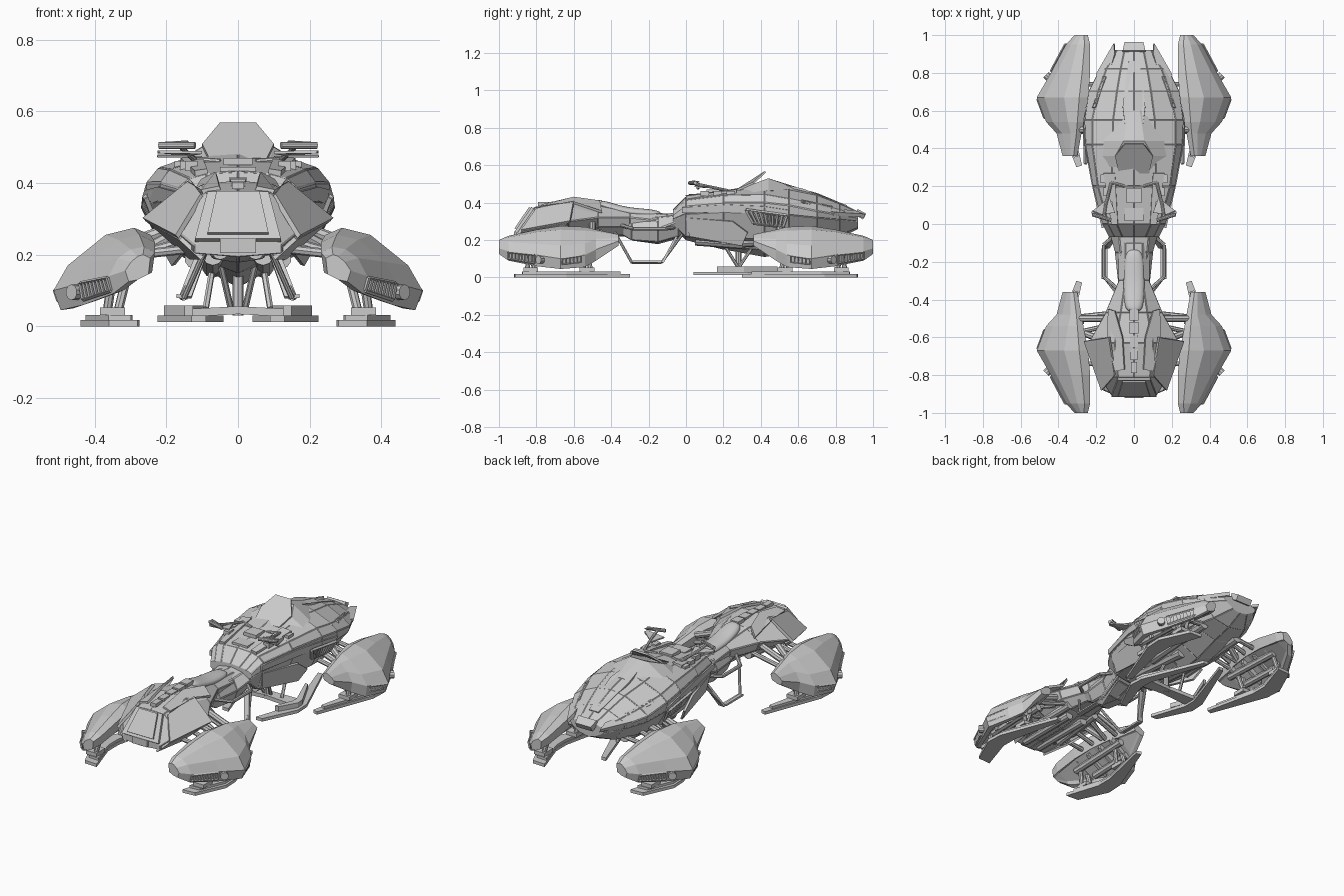
import bpy, bmesh
from mathutils import Vector as V


def finish(name, bm, mirror="", smooth=False):
    bmesh.ops.recalc_face_normals(bm, faces=bm.faces)
    me = bpy.data.meshes.new(name)
    bm.to_mesh(me)
    bm.free()
    ob = bpy.data.objects.new(name, me)
    bpy.context.collection.objects.link(ob)
    if mirror:
        m = ob.modifiers.new("mirror", "MIRROR")
        m.use_axis = ("x" in mirror, "y" in mirror, False)
        m.use_mirror_merge = False
    if smooth:
        s = ob.modifiers.new("subdivide", "SUBSURF")
        s.levels = s.render_levels = 2
        for p in me.polygons:
            p.use_smooth = True
    return ob


def loft(name, rings, mirror="", inset=0, smooth=False):
    """Skin closed rings of points, cap the ends, optionally sink panel seams."""
    bm = bmesh.new()
    vs = [[bm.verts.new(p) for p in r] for r in rings]
    n = len(vs[0])
    quads = [bm.faces.new((a[i], a[(i + 1) % n], b[(i + 1) % n], b[i]))
             for a, b in zip(vs, vs[1:]) for i in range(n)]
    bm.faces.new(vs[0])
    bm.faces.new(vs[-1])
    bmesh.ops.recalc_face_normals(bm, faces=bm.faces)
    if inset:
        bmesh.ops.inset_individual(bm, faces=quads, thickness=inset, depth=inset * 0.5)
    return finish(name, bm, mirror, smooth)


def hull(name, stations, inset=0, smooth=False):
    """Symmetric body: each station is y, top z, (x, z) points down the side, keel z."""
    rings = []
    for y, top, side, keel in stations:
        right = [(x, y, z) for x, z in side]
        left = [(-x, y, z) for x, z in reversed(side)]
        rings.append([(0, y, top)] + right + [(0, y, keel)] + left)
    return loft(name, rings, inset=inset, smooth=smooth)


def panel(name, pts, t=0.012, mirror=""):
    """Flat slab of thickness t centred on a 3D polygon."""
    p = [V(q) for q in pts]
    nrm = sum(((p[i] - p[0]).cross(p[i + 1] - p[0]) for i in range(1, len(p) - 1)), V())
    nrm = nrm.normalized() * t / 2
    return loft(name, [[q - nrm for q in p], [q + nrm for q in p]], mirror)


def plate(name, outline, z0, z1, mirror="xy"):
    return loft(name, [[(x, y, z) for x, y in outline] for z in (z0, z1)], mirror)


def beams(name, segs, r, mirror="", sides=6):
    """Straight rods joining pairs of points."""
    bm = bmesh.new()
    for a, b in segs:
        a, b = V(a), V(b)
        q = (b - a).to_track_quat("Z", "Y").to_matrix().to_4x4()
        q.translation = (a + b) / 2
        bmesh.ops.create_cone(bm, cap_ends=True, segments=sides, radius1=r, radius2=r,
                              depth=(b - a).length, matrix=q)
    return finish(name, bm, mirror)


def path(name, pts, r, mirror="", sides=8):
    return beams(name, list(zip(pts, pts[1:])), r, mirror, sides)


def vent(name, a, b, c, d, n, r, mirror):
    """Row of slats spanning the edges a-b and c-d."""
    a, b, c, d = map(V, (a, b, c, d))
    ts = [i / (n - 1) for i in range(n)]
    segs = [(a.lerp(b, t), c.lerp(d, t)) for t in ts] + [(a, b), (c, d)]
    return beams(name, segs, r, mirror, 4)


def box(name, c, s, mirror=""):
    x, y, z = (v / 2 for v in s)
    rings = [[(c[0] + i * x, c[1] + j * y, c[2] + k * z)
              for i, j in ((-1, -1), (1, -1), (1, 1), (-1, 1))] for k in (-1, 1)]
    return loft(name, rings, mirror)


# Main fairing at +y
hull("main_fairing", [
    (-.07, .36, [(.06, .355), (.10, .348), (.13, .335), (.13, .31), (.09, .29)], .28),
    (0.0, .43, [(.09, .425), (.135, .412), (.165, .385), (.165, .34), (.13, .22)], .20),
    (.20, .46, [(.12, .455), (.19, .437), (.215, .40), (.215, .35), (.16, .21)], .15),
    (.42, .505, [(.11, .48), (.22, .442), (.255, .40), (.25, .345), (.18, .21)], .11),
    (.55, .49, [(.11, .465), (.22, .42), (.26, .385), (.255, .335), (.18, .21)], .13),
    (.70, .45, [(.09, .435), (.19, .39), (.24, .355), (.23, .32), (.15, .22)], .18),
    (.82, .40, [(.07, .39), (.145, .36), (.18, .335), (.17, .31), (.11, .23)], .21),
    (.92, .35, [(.05, .345), (.09, .33), (.11, .32), (.10, .30), (.05, .27)], .26)], inset=.004)
panel("nose_cap", [(-.06, .91, .35), (.06, .91, .35), (.05, .955, .325), (-.05, .955, .325)], .035)
panel("nose_blade", [(.15, .72, .36), (.20, .79, .34), (.105, .955, .33), (.10, .90, .35)], .02, "x")
panel("spine_plate", [(-.04, .46, .505), (.04, .46, .505), (.06, .62, .47), (.03, .86, .38),
                      (-.03, .86, .38), (-.06, .62, .47)], .012)
panel("side_skirt", [(.165, -.02, .375), (.22, .22, .39), (.256, .42, .38), (.262, .55, .36),
                     (.255, .55, .335), (.22, .22, .35), (.165, -.02, .345)], .012, "x")
panel("lower_cheek", [(.155, 0, .32), (.215, .25, .30), (.22, .33, .24), (.18, .3, .17), (.14, .02, .22)],
      .012, "x")
vent("side_grille", (.258, .32, .36), (.262, .54, .33), (.23, .36, .29), (.23, .52, .27), 10, .009, "x")
vent("top_grille", (.205, .62, .412), (.15, .78, .378), (.22, .62, .40), (.165, .78, .366), 8, .005, "x")
beams("belly_engine", [((.07, .05, .2), (.07, .5, .165)), ((.12, .3, .19), (.12, .75, .22))], .03, "x", 10)

# Windscreen and cockpit
panel("windscreen", [(-.08, .27, .465), (.08, .27, .465), (.10, .36, .505), (.05, .425, .565),
                     (-.05, .425, .565), (-.10, .36, .505)], .01)
hull("windscreen_cowl", [(.26, .46, [(.085, .455), (.15, .44)], .42),
                         (.36, .495, [(.10, .50), (.18, .45)], .43),
                         (.44, .53, [(.055, .53), (.16, .465)], .45),
                         (.60, .48, [(.03, .475), (.08, .455)], .44)])
panel("cockpit_rail", [(.085, .0, .43), (.12, .0, .425), (.16, .27, .46), (.10, .27, .465)], .02, "x")
box("dashboard", (0, .05, .43), (.10, .07, .03))
box("display", (0, .15, .46), (.08, .08, .02))
path("handlebar_stem", [(.05, .2, .46), (.12, .22, .465), (.15, .1, .49), (.16, .03, .505)], .008, "x")
beams("grip", [((.12, .02, .505), (.22, .05, .505))], .010, "x", 10)
panel("control_vane", [(.10, .06, .485), (.22, .045, .487), (.225, .065, .487), (.13, .14, .48)], .008, "x")
beams("brake_lever", [((.14, .035, .515), (.22, .07, .51)), ((.14, .07, .475), (.225, .06, .475))],
      .004, "x")
for k, y in enumerate((.10, .17, .24)):
    box(f"instrument_block_{k}", (.13 + k * .015, y, .448), (.035, .045, .028), "x")

# Neck joining both bodies
hull("neck", [
    (-.36, .32, [(.05, .31), (.075, .27), (.05, .24)], .24),
    (-.29, .335, [(.06, .32), (.085, .26), (.06, .20)], .20),
    (-.15, .335, [(.07, .32), (.10, .26), (.07, .19)], .18),
    (-.04, .345, [(.08, .33), (.13, .30), (.08, .22)], .21),
    (.03, .35, [(.08, .34), (.13, .31), (.08, .26)], .26)], inset=.005)

# Tail body at -y
hull("tail_body", [
    (-.905, .255, [(.08, .25), (.12, .225), (.12, .205), (.06, .20)], .195),
    (-.81, .375, [(.085, .37), (.18, .275), (.15, .24), (.09, .215)], .20),
    (-.63, .405, [(.10, .395), (.24, .30), (.18, .26), (.10, .22)], .20),
    (-.47, .395, [(.07, .38), (.15, .32), (.13, .27), (.07, .23)], .22),
    (-.30, .35, [(.045, .345), (.08, .32), (.07, .27), (.05, .23)], .22),
    (-.10, .34, [(.045, .335), (.08, .30), (.07, .26), (.05, .22)], .21)], inset=.004)
panel("tail_hatch_frame", [(-.085, -.82, .372), (.085, -.82, .372), (.12, -.91, .24), (-.12, -.91, .24)], .016)
panel("tail_hatch", [(-.06, -.828, .37), (.06, -.828, .37), (.085, -.906, .255), (-.085, -.906, .255)], .026)
box("tail_lamp", (0, -.91, .225), (.10, .02, .04))
panel("tail_wing", [(.10, -.80, .365), (.13, -.60, .405), (.262, -.62, .298), (.17, -.88, .25)], .014, "x")
panel("tail_lower_fin", [(.25, -.63, .295), (.16, -.88, .245), (.10, -.905, .19), (.13, -.72, .19)], .012, "x")
panel("shoulder_plate", [(.05, -.77, .385), (.06, -.6, .425), (.10, -.46, .405), (.135, -.45, .35),
                         (.14, -.6, .40), (.10, -.78, .375)], .014, "x")
beams("tail_exhaust", [((.05, -.88, .21), (.05, -.5, .21)), ((.11, -.78, .22), (.09, -.45, .24))], .024, "x", 10)

# Saddle and the spine behind it
hull("seat", [
    (-.13, .355, [(.035, .35), (.04, .33)], .32), (-.20, .37, [(.05, .36), (.06, .33)], .31),
    (-.32, .375, [(.05, .37), (.065, .34)], .32), (-.42, .41, [(.05, .40), (.06, .36)], .34),
    (-.47, .415, [(.035, .41), (.04, .37)], .36)], smooth=True)
for k in range(5):
    box(f"spine_block_{k}", (0, -.48 - k * .07, .405 - .003 * k), (.05 - .004 * k, .06, .02))

# Foot-rest frames
path("footrest_frame", [(.08, -.38, .24), (.15, -.29, .08), (.155, -.13, .08), (.10, -.02, .23)], .008, "x")
panel("footrest_pad", [(.14, -.29, .08), (.172, -.29, .085), (.172, -.13, .085), (.14, -.13, .08)], .01, "x")
panel("frame_leg", [(.08, -.05, .22), (.11, -.05, .22), (.165, -.125, .08), (.13, -.125, .08)], .012, "x")
path("side_rail", [(.09, -.05, .27), (.16, -.11, .26), (.16, -.28, .26), (.08, -.35, .28)], .010, "x")

# Four hover pods: y, underside recess, then (x, z) from inner top over the ridge to the inner underside
pod = [
    (-1.0, .00, (.245, .19), (.265, .20), (.28, .195), (.298, .18), (.315, .155), (.305, .125), (.28, .13), (.25, .145)),
    (-.95, .01, (.232, .205), (.262, .222), (.30, .215), (.335, .19), (.36, .14), (.35, .09), (.32, .10), (.24, .15)),
    (-.80, .02, (.232, .235), (.275, .255), (.335, .242), (.41, .18), (.44, .12), (.43, .06), (.40, .07), (.24, .17)),
    (-.67, .03, (.243, .255), (.29, .275), (.37, .255), (.475, .17), (.515, .10), (.495, .045), (.46, .05), (.25, .18)),
    (-.54, .02, (.268, .25), (.30, .27), (.35, .25), (.43, .18), (.465, .12), (.455, .055), (.42, .065), (.27, .185)),
    (-.48, .01, (.278, .24), (.305, .255), (.335, .245), (.38, .205), (.41, .15), (.40, .09), (.38, .10), (.285, .18)),
    (-.36, .00, (.30, .215), (.32, .23), (.335, .225), (.355, .212), (.378, .195), (.37, .17), (.345, .17), (.31, .185))]
rings = []
for y, d, *p in pod:
    (ex, ez), (fx, fz) = p[6:]
    hollow = [(ex - .012, ez + .006 + d), (fx + .012, fz - .006 + d * .6)]
    rings.append([(x, y, z) for x, z in p[:7] + hollow + p[7:]])
loft("hover_pod", rings, "xy")
vent("pod_end_grille", (.365, -.95, .135), (.44, -.81, .12), (.355, -.95, .10), (.432, -.81, .075), 9, .006, "xy")
vent("pod_side_grille", (.512, -.66, .10), (.475, -.56, .115), (.502, -.66, .07), (.465, -.56, .08), 6, .005, "xy")
beams("pod_lamp", [((.445, -.77, .095), (.465, -.79, .095))], .022, "xy", 10)
beams("pod_thruster", [((.30, -.86, .14), (.30, -.47, .155)), ((.37, -.78, .10), (.37, -.5, .11))],
      .02, "xy", 8)
for k in range(4):
    panel(f"pod_underside_rib_{k}", [(.265, -.82 + k * .1, .165), (.40, -.82 + k * .1, .08),
                                     (.40, -.82 + k * .1, .13), (.28, -.82 + k * .1, .21)], .02, "xy")

# Suspension arms from the bodies to the pods
beams("suspension_arm", [((.10, y, z), (.28, y + d, .20)) for y, z, d in
                         ((-.74, .22, 0), (-.66, .25, 0), (-.53, .27, -.04), (-.47, .25, -.02))],
      .013, "xy", 8)
beams("suspension_damper", [((.15, -.62, .27), (.26, -.58, .21)), ((.14, -.5, .29), (.30, -.5, .23))],
      .018, "xy", 8)

# Outer landing skids, swept like boomerangs
skid = [(.28, -.92), (.36, -.915), (.44, -.74), (.435, -.64), (.305, -.30), (.275, -.31), (.345, -.62), (.345, -.72)]
plate("outer_skid", skid, 0, .018)
plate("outer_skid_top", [(.37 + (x - .37) * .8, -.64 + (y + .64) * .85) for x, y in skid], .018, .032)
for k, y in enumerate((-.83, -.53)):
    box(f"skid_foot_{k}", (.35, y, .042), (.07, .08, .022), "xy")
    beams(f"skid_strut_{k}", [((.335, y - .02, .04), (.305, y, .16)), ((.365, y + .02, .04), (.35, y, .14))],
          .013, "xy", 8)

# Inner landing skids under the main fairing
inner = [(.09, .04), (.13, .04), (.225, .24), (.22, .33), (.07, .69), (.04, .69), (.16, .33), (.16, .25)]
plate("inner_skid", inner, .012, .03, "x")
plate("inner_skid_top", [(.18 + (x - .18) * .6, .29 + (y - .29) * .5) for x, y in inner], .03, .058, "x")
panel("skid_crossbar", [(0, .25, .045), (.18, .25, .035), (.18, .33, .035), (0, .31, .045)], .022, "x")
beams("landing_leg", [((0, .28, .03), (0, .28, .16))], .016, sides=8)
beams("landing_brace", [((.09, .28, .05), (.07, .36, .17)), ((.02, .28, .05), (.05, .2, .18))], .009, "x")
